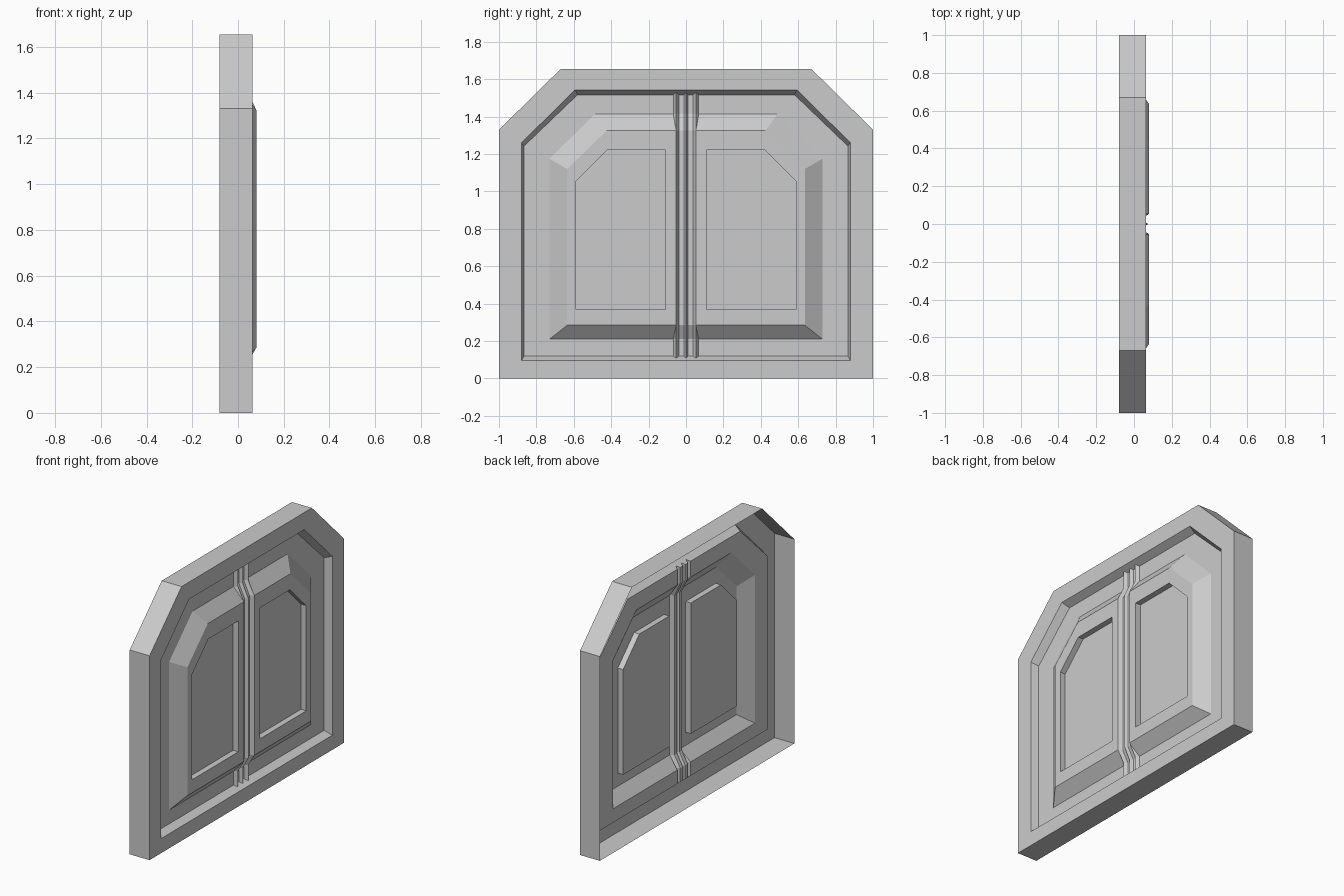
import bpy, bmesh

cube = bpy.data.objects.get("Cube")
if cube:
    bpy.data.objects.remove(cube)

grey = bpy.data.materials.new("plain grey")
grey.use_nodes = True
grey.diffuse_color = (0.6, 0.6, 0.6, 1)
grey.node_tree.nodes["Principled BSDF"].inputs["Base Color"].default_value = (0.6, 0.6, 0.6, 1)

# Depth levels of the pressed sheet
BACK, FRAME, LEDGE, FIELD, RECESS = -0.08, 0.063, 0.015, 0.08, 0.042
BAR_EDGE, BAR_TOP = 0.068, 0.053


def outline(x, inner, side, bottom, shoulder, corner, top):
    """Half of a chamfered arch, from bottom centre round to top centre."""
    return [(x, inner, bottom), (x, side, bottom), (x, side, shoulder),
            (x, corner, top), (x, inner, top)]


def bridge(bm, loops, closed=False):
    """Join neighbouring loops with quads."""
    rows = [[bm.verts.new(p) for p in loop] for loop in loops]
    for a, b in zip(rows, rows[1:]):
        n = len(a)
        for i in range(n if closed else n - 1):
            j = (i + 1) % n
            bm.faces.new((a[i], a[j], b[j], b[i]))
    return rows


def finish(bm, name, mirrored=True):
    bmesh.ops.remove_doubles(bm, verts=bm.verts[:], dist=0.0005)
    mesh = bpy.data.meshes.new(name)
    bm.to_mesh(mesh)
    bm.free()
    mesh.materials.append(grey)
    obj = bpy.data.objects.new(name, mesh)
    bpy.context.scene.collection.objects.link(obj)
    if mirrored:
        mod = obj.modifiers.new("Mirror", 'MIRROR')
        mod.use_axis = (False, True, False)
    return obj


def arch_outer(x):
    return outline(x, 0, 1, 0, 1.33, 0.67, 1.655)


def arch_opening(x, inner):
    return outline(x, inner, 0.88, 0.095, 1.26, 0.593, 1.543)


field_edge = outline(FIELD, BAR_TOP, 0.635, 0.285, 1.12, 0.425, 1.325)

# Outer frame: rim walls and flat face, open at the back
bm = bmesh.new()
bridge(bm, [arch_outer(BACK), arch_outer(FRAME), arch_opening(FRAME, 0)])
finish(bm, "outer_frame")

# Sunken ledge and the bevel that rises to the raised field
bm = bmesh.new()
bridge(bm, [
    arch_opening(FRAME, BAR_EDGE),
    outline(LEDGE, BAR_EDGE, 0.865, 0.12, 1.243, 0.58, 1.517),
    outline(LEDGE, BAR_EDGE, 0.73, 0.21, 1.175, 0.488, 1.413),
    field_edge,
])
finish(bm, "bevelled_moulding")

# Raised field with a recessed panel on each side
bm = bmesh.new()
rows = bridge(bm, [
    field_edge,
    outline(FIELD, 0.11, 0.587, 0.37, 1.055, 0.42, 1.222),
    outline(RECESS, 0.11, 0.587, 0.37, 1.055, 0.42, 1.222),
], closed=True)
bm.faces.new(rows[-1])
finish(bm, "recessed_panel")


# Centre divider: grooved strip with a middle rib, following the relief
def section(edge, base, top, floor, rib):
    half = [(edge, base), (BAR_TOP, top), (0.038, floor), (0.012, floor)]
    return ([(-y, x) for y, x in half] + [(0, rib)]
            + [(y, x) for y, x in reversed(half)])


low = section(BAR_EDGE, LEDGE, 0.037, LEDGE, 0.035)
high = section(BAR_TOP, FIELD, FIELD, 0.055, 0.075)


def row(profile, z):
    return [(x, y, z) for y, x in profile]


def end_rows(z, rise):
    """Flush row at the frame, then the profile meeting the sloping wall."""
    flush = [(FRAME, y, z) for y, x in low]
    sloped = [(x, y, z + rise * (FRAME - x) / (FRAME - LEDGE)) for y, x in low]
    return [flush, sloped]


bm = bmesh.new()
bridge(bm, end_rows(0.095, 0.025)
       + [row(low, 0.21), row(high, 0.285), row(high, 1.325), row(low, 1.413)]
       + end_rows(1.543, -0.026)[::-1])
finish(bm, "centre_divider", mirrored=False)
